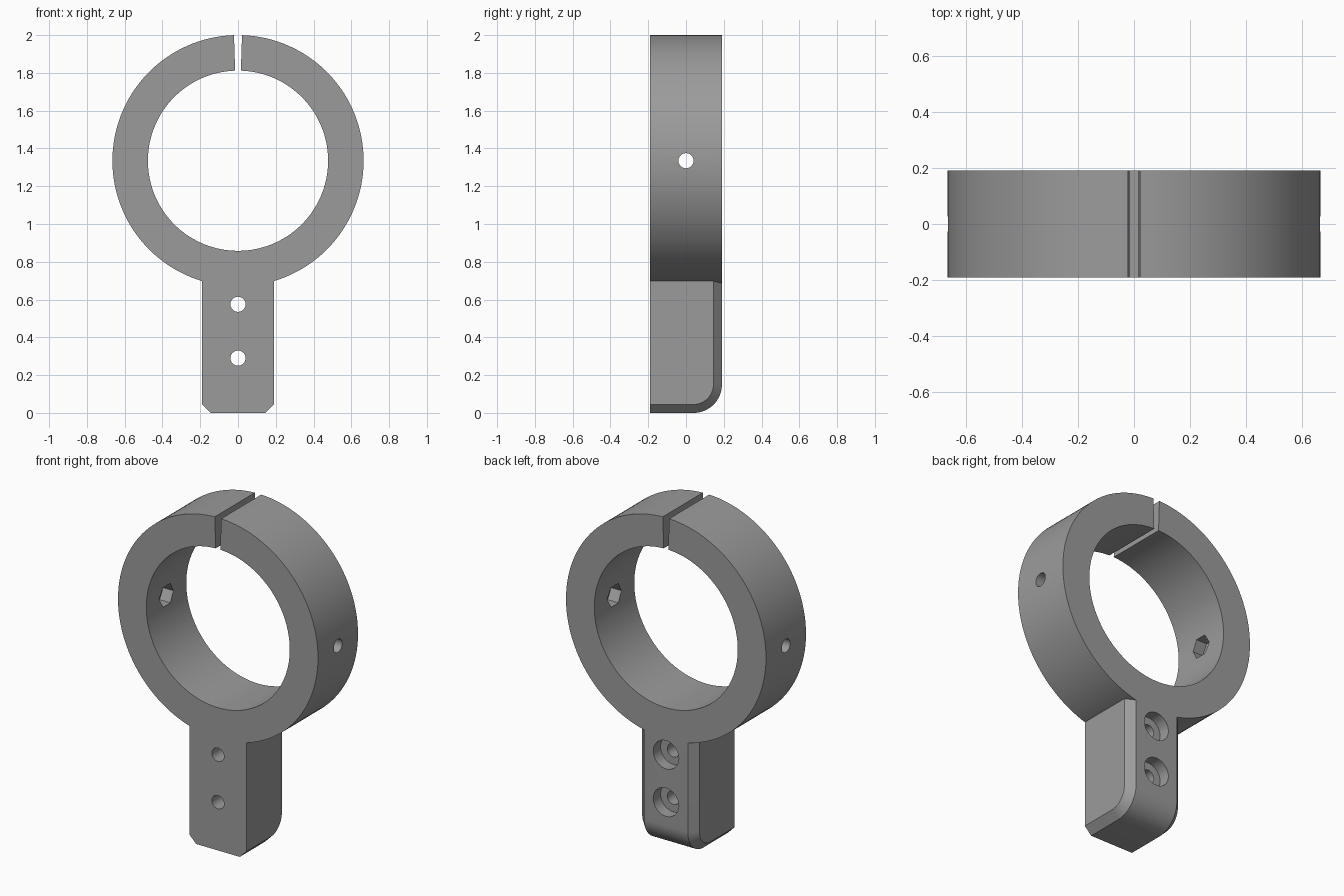
import bpy, bmesh, math
from mathutils import Matrix

if "Cube" in bpy.data.objects:
    bpy.data.objects.remove(bpy.data.objects["Cube"])

HALF = 0.19            # half depth and half tab width
CZ = 1.335             # ring centre height
R_OUT, R_IN = 0.665, 0.477

grey = bpy.data.materials.new("mid_grey")
grey.diffuse_color = (0.33, 0.33, 0.33, 1)
grey.use_nodes = True
grey.node_tree.nodes["Principled BSDF"].inputs["Base Color"].default_value = grey.diffuse_color


def finish(name, bm):
    bmesh.ops.recalc_face_normals(bm, faces=bm.faces)
    mesh = bpy.data.meshes.new(name)
    bm.to_mesh(mesh)
    bm.free()
    mesh.materials.append(grey)
    ob = bpy.data.objects.new(name, mesh)
    bpy.context.collection.objects.link(ob)
    return ob


def loft(name, sections):
    """Skin matching closed sections and cap both ends."""
    bm = bmesh.new()
    loops = [[bm.verts.new(p) for p in s] for s in sections]
    n = len(loops[0])
    for a, b in zip(loops, loops[1:]):
        for i in range(n):
            j = (i + 1) % n
            bm.faces.new((a[i], a[j], b[j], b[i]))
    bm.faces.new(loops[0])
    bm.faces.new(loops[-1])
    return finish(name, bm)


def cylinder(name, radius, centre, length, axis, sides=40):
    bm = bmesh.new()
    turn = Matrix.Rotation(math.pi / 2, 4, axis)
    bmesh.ops.create_cone(bm, cap_ends=True, segments=sides, radius1=radius,
                          radius2=radius, depth=length,
                          matrix=Matrix.Translation(centre) @ turn)
    return finish(name, bm)


def boolean(target, tool, operation):
    mod = target.modifiers.new(tool.name, 'BOOLEAN')
    mod.object, mod.operation, mod.solver = tool, operation, 'EXACT'
    bpy.context.view_layer.objects.active = target
    bpy.ops.object.modifier_apply(modifier=mod.name)
    bpy.data.objects.remove(tool, do_unlink=True)


# Split ring, with a narrow radial gap at the top
GAP, STEPS = 0.032, 128
angles = [math.pi / 2 + GAP + (2 * math.pi - 2 * GAP) * i / STEPS
          for i in range(STEPS + 1)]
outline = [(R_OUT * math.cos(a), R_OUT * math.sin(a)) for a in angles]
outline += [(R_IN * math.cos(a), R_IN * math.sin(a)) for a in reversed(angles)]
clamp = loft("clamp_bracket", [[(x, y, CZ + z) for x, z in outline]
                               for y in (-HALF, HALF)])


# Mounting tab: rounded lower back corner, chamfered bottom and back edges
def tab_section(x, inset):
    r = 0.15 - inset
    pts = [(x, -HALF, 0.8), (x, -HALF, inset)]
    for i in range(17):
        a = -math.pi / 2 + math.pi / 2 * i / 16
        pts.append((x, 0.04 + r * math.cos(a), 0.15 + r * math.sin(a)))
    return pts + [(x, HALF - inset, 0.8)]


CH = 0.045
tab = loft("mounting_tab", [tab_section(-HALF, CH), tab_section(-HALF + CH, 0),
                            tab_section(HALF - CH, 0), tab_section(HALF, CH)])
boolean(clamp, tab, 'UNION')

# Screw holes through the tab, counterbored from the back
for z in (0.575, 0.29):
    boolean(clamp, cylinder("screw_hole", 0.04, (0, 0, z), 1, 'X'), 'DIFFERENCE')
    boolean(clamp, cylinder("counterbore", 0.085, (0, HALF, z), 0.14, 'X'),
            'DIFFERENCE')

# Side screw holes with hexagonal nut pockets inside the ring
for s in (-1, 1):
    boolean(clamp, cylinder("side_hole", 0.04, (s * 0.57, 0, CZ), 0.4, 'Y'),
            'DIFFERENCE')
    boolean(clamp, cylinder("nut_pocket", 0.068, (s * 0.475, 0, CZ), 0.14, 'Y', 6),
            'DIFFERENCE')

# Smooth curved walls, keep edges crisp
bpy.ops.object.select_all(action='DESELECT')
clamp.select_set(True)
bpy.context.view_layer.objects.active = clamp
bpy.ops.object.shade_smooth_by_angle(angle=math.radians(25))
